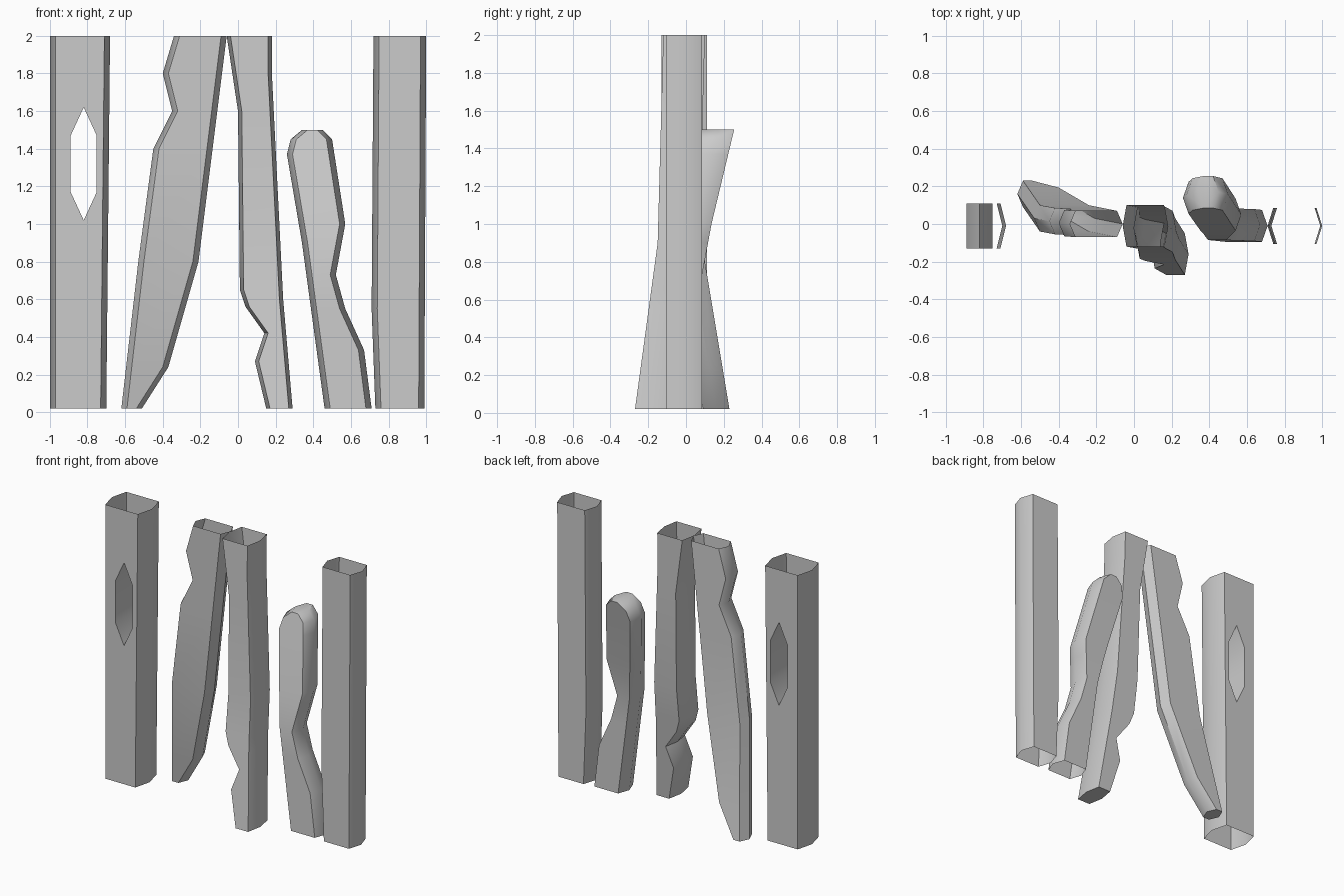
import bpy, math

cube = bpy.data.objects.get("Cube")
if cube:
    bpy.data.objects.remove(cube)

grey = bpy.data.materials.new("plain_grey")
grey.use_nodes = True
light_grey = (0.6, 0.6, 0.6, 1)
grey.diffuse_color = light_grey
grey.node_tree.nodes["Principled BSDF"].inputs["Base Color"].default_value = light_grey

FOOT, TOP = 0.02, 2
SIDES = 6


def value_at(path, height):
    """Follow a path of (height, value) corners in straight steps."""
    for (low, start), (high, end) in zip(path, path[1:]):
        if height <= high:
            share = max(0, (height - low) / (high - low))
            return start + (end - start) * share
    return path[-1][1]


def section(height, left, right, middle, depth, bevel):
    """Six-sided section with pointed left and right sides."""
    half = depth / 2
    front, back = middle - half, middle + half
    inner_left, inner_right = left + bevel, right - bevel
    outline = [(left, middle), (inner_left, front), (inner_right, front),
               (right, middle), (inner_right, back), (inner_left, back)]
    return [(x, y, height) for x, y in outline]


def tube(left, right, middle, depth, bevel):
    """Hollow tube with a section at every corner of its edge paths."""
    heights = sorted({height for path in (left, right, middle) for height, value in path})
    verts, faces = [], []
    for height in heights:
        verts += section(height, value_at(left, height), value_at(right, height),
                         value_at(middle, height), depth, bevel)
    for level in range(len(heights) - 1):
        lower = level * SIDES
        upper = lower + SIDES
        for side in range(SIDES):
            after = (side + 1) % SIDES
            faces.append((lower + side, lower + after, upper + after, upper + side))
    return verts, faces


def make_object(name, verts, faces, crease=45):
    mesh = bpy.data.meshes.new(name)
    mesh.from_pydata(verts, [], faces)
    mesh.materials.append(grey)
    obj = bpy.data.objects.new(name, mesh)
    bpy.context.collection.objects.link(obj)
    bpy.ops.object.select_all(action='DESELECT')
    obj.select_set(True)
    bpy.context.view_layer.objects.active = obj
    bpy.ops.object.mode_set(mode='EDIT')
    bpy.ops.mesh.select_all(action='SELECT')
    bpy.ops.mesh.normals_make_consistent(inside=False)
    bpy.ops.object.mode_set(mode='OBJECT')
    bpy.ops.object.shade_smooth_by_angle(angle=math.radians(crease))


# Straight post, open at both ends, with a knot hole through its flat sides
verts, faces = tube(left=[(FOOT, -1), (TOP, -1)],
                    right=[(FOOT, -0.7), (TOP, -0.68)],
                    middle=[(FOOT, -0.01), (TOP, -0.01)],
                    depth=0.24, bevel=0.03)
front_wall, back_wall = faces[1], faces[4]
faces = [face for face in faces if face not in (front_wall, back_wall)]
rims = []
for wall in (front_wall, back_wall):
    wall_y = verts[wall[0]][1]
    rim = []
    for step in range(SIDES):
        turn = math.tau * step / SIDES - math.pi / 2
        rim.append(len(verts))
        verts.append((-0.82 + 0.08 * math.cos(turn), wall_y, 1.32 + 0.3 * math.sin(turn)))
    rims.append(rim)
    # Wall corners ordered low left, low right, high right, high left
    low, high = sorted(wall, key=lambda v: verts[v][2])[:2], sorted(wall, key=lambda v: verts[v][2])[2:]
    low_left, low_right = sorted(low, key=lambda v: verts[v][0])
    high_left, high_right = sorted(high, key=lambda v: verts[v][0])
    bottom, right_low, right_high, peak, left_high, left_low = rim
    faces += [(low_left, low_right, bottom), (low_right, right_low, bottom),
              (low_right, high_right, right_high, right_low),
              (high_right, peak, right_high), (high_right, high_left, peak),
              (high_left, left_high, peak),
              (high_left, low_left, left_low, left_high), (low_left, bottom, left_low)]
front_rim, back_rim = rims
for step in range(SIDES):
    after = (step + 1) % SIDES
    faces.append((front_rim[step], front_rim[after], back_rim[after], back_rim[step]))
make_object("holed_post", verts, faces)

# Leaning post with a notch near the top and a closed foot
verts, faces = tube(left=[(FOOT, -0.62), (0.8, -0.53), (1.4, -0.45), (1.6, -0.35),
                          (1.8, -0.4), (TOP, -0.34)],
                    right=[(FOOT, -0.51), (0.24, -0.37), (0.8, -0.21), (TOP, -0.06)],
                    middle=[(FOOT, 0.16), (0.8, 0.03), (TOP, 0)],
                    depth=0.14, bevel=0.03)
make_object("leaning_post", verts, faces + [range(SIDES)])

# Upright post with a side notch and a closed foot
verts, faces = tube(left=[(FOOT, 0.15), (0.27, 0.09), (0.42, 0.14), (0.56, 0.04),
                          (0.65, 0.01), (1.6, 0), (TOP, -0.06)],
                    right=[(FOOT, 0.29), (0.6, 0.24), (1.8, 0.18), (TOP, 0.18)],
                    middle=[(FOOT, -0.16), (0.9, -0.04), (TOP, -0.01)],
                    depth=0.22, bevel=0.02)
make_object("notched_post", verts, faces + [range(SIDES)])

# Short bent post with an open foot and a narrowed, closed head
verts, faces = tube(left=[(FOOT, 0.46), (0.9, 0.34), (1.37, 0.26), (1.45, 0.28), (1.5, 0.34)],
                    right=[(FOOT, 0.71), (0.33, 0.67), (0.55, 0.57), (0.73, 0.52),
                           (1, 0.57), (1.45, 0.5), (1.5, 0.45)],
                    middle=[(FOOT, -0.01), (0.73, 0), (1, 0.05), (1.5, 0.17)],
                    depth=0.17, bevel=0.03)
head = range(len(verts) - SIDES, len(verts))
make_object("short_post", verts, faces + [head])

# Plain straight post, open at both ends
verts, faces = tube(left=[(FOOT, 0.73), (0.55, 0.71), (TOP, 0.72)],
                    right=[(FOOT, 0.99), (TOP, 1)],
                    middle=[(FOOT, -0.01), (TOP, -0.01)],
                    depth=0.19, bevel=0.03)
make_object("plain_post", verts, faces, crease=60)
